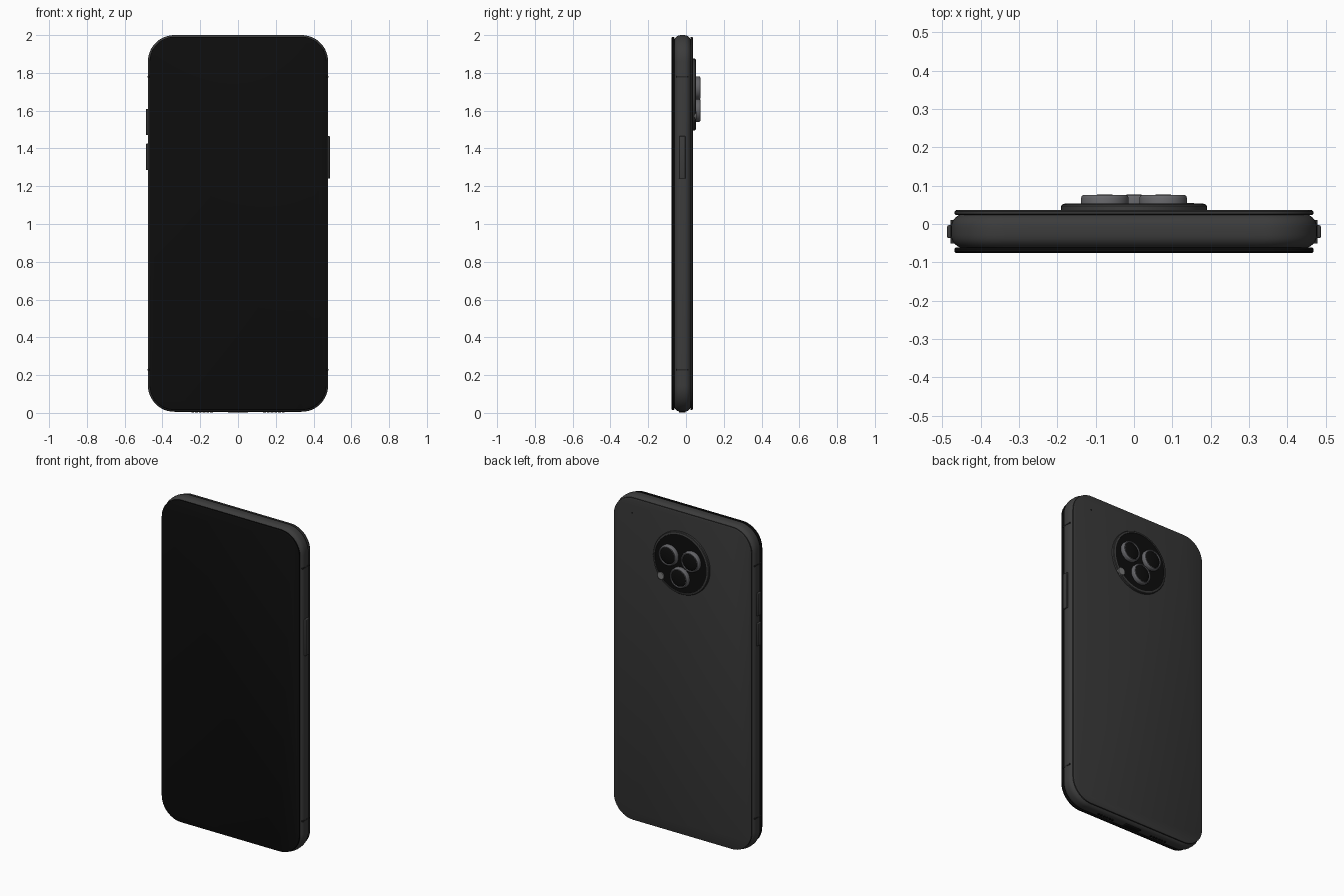
import bpy
import bmesh
import math
from mathutils import Matrix, Vector

default = bpy.data.objects.get("Cube")
if default:
    bpy.data.objects.remove(default, do_unlink=True)


def material(name, rgb, rough=0.5):
    m = bpy.data.materials.new(name)
    m.use_nodes = True
    m.diffuse_color = (*rgb, 1)
    node = m.node_tree.nodes["Principled BSDF"]
    node.inputs["Base Color"].default_value = (*rgb, 1)
    node.inputs["Roughness"].default_value = rough
    return m


GRAPHITE = material("graphite frame", (0.045, 0.045, 0.045))
BACK = material("matte back", (0.036, 0.036, 0.036))
BLACK = material("black glass", (0.004, 0.004, 0.004))
DARK = material("dark band", (0.02, 0.02, 0.02))
METAL = material("lens metal", (0.13, 0.13, 0.14))
FLASH = material("flash grey", (0.2, 0.2, 0.2))


def finish(name, bm, mats, angle=35):
    bmesh.ops.recalc_face_normals(bm, faces=bm.faces)
    mesh = bpy.data.meshes.new(name)
    bm.to_mesh(mesh)
    bm.free()
    for m in mats:
        mesh.materials.append(m)
    ob = bpy.data.objects.new(name, mesh)
    bpy.context.collection.objects.link(ob)
    bpy.ops.object.select_all(action="DESELECT")
    ob.select_set(True)
    bpy.context.view_layer.objects.active = ob
    bpy.ops.object.shade_smooth_by_angle(angle=math.radians(angle))
    return ob


def loft(bm, rings):
    loops = [[bm.verts.new(p) for p in ring] for ring in rings]
    n = len(loops[0])
    for a, b in zip(loops, loops[1:]):
        for i in range(n):
            j = (i + 1) % n
            bm.faces.new((a[i], a[j], b[j], b[i]))
    bm.faces.new(loops[0])
    bm.faces.new(loops[-1])


def outline(y, half_w, half_h, radius, inset, steps=12):
    """Rounded rectangle in the xz plane."""
    r = radius - inset
    pts = []
    for q, (sx, sz) in enumerate(((1, 1), (-1, 1), (-1, -1), (1, -1))):
        for k in range(steps + 1):
            a = math.pi / 2 * (q + k / steps)
            pts.append((sx * (half_w - radius) + r * math.cos(a), y,
                        1.003 + sz * (half_h - radius) + r * math.sin(a)))
    return pts


def slab(name, mat, half_w, half_h, radius, profile):
    bm = bmesh.new()
    loft(bm, [outline(y, half_w, half_h, radius, inset) for y, inset in profile])
    return finish(name, bm, [mat])


def rounded_edge(y0, y1, inset, power, steps):
    mid, half = (y0 + y1) / 2, (y1 - y0) / 2
    ts = [math.sin(math.pi * (k / steps - 0.5)) for k in range(steps + 1)]
    return [(mid + half * t, inset * abs(t) ** power) for t in ts]


def lathe(name, mats, x, z, profile, segs=48, rule=None):
    """Turned part about an axis pointing out of the back."""
    bm = bmesh.new()
    loft(bm, [[(x + r * math.cos(2 * math.pi * i / segs), y,
                z + r * math.sin(2 * math.pi * i / segs)) for i in range(segs)]
              for r, y in profile])
    if rule:
        for f in bm.faces:
            c = f.calc_center_median()
            f.material_index = rule(math.hypot(c.x - x, c.z - z), c.y)
    return finish(name, bm, mats)


def box(name, mat, centre, size, bevel=0.0):
    bm = bmesh.new()
    bmesh.ops.create_cube(bm, size=1, matrix=Matrix.Translation(Vector(centre))
                          @ Matrix.Diagonal((*size, 1)))
    if bevel:
        bmesh.ops.bevel(bm, geom=bm.edges[:], offset=bevel, segments=3,
                        profile=0.5, affect="EDGES")
    return finish(name, bm, [mat])


# Body: frame, front glass and back panel
slab("frame", GRAPHITE, 0.477, 0.997, 0.14, rounded_edge(-0.063, 0.026, 0.026, 3.5, 14))
slab("screen", BLACK, 0.468, 0.988, 0.132, rounded_edge(-0.076, -0.061, 0.005, 4, 6))
slab("back_panel", BACK, 0.468, 0.988, 0.132, rounded_edge(0.023, 0.036, 0.005, 4, 6))

# Side buttons
for name, side, low, high in (("power_button", 1, 1.24, 1.465),
                              ("volume_up_button", -1, 1.47, 1.61),
                              ("volume_down_button", -1, 1.285, 1.425)):
    box(name, GRAPHITE, (side * 0.475, -0.02, (low + high) / 2),
        (0.024, 0.034, high - low), 0.004)

# Antenna bands on both sides
for side, word in ((1, "left"), (-1, "right")):
    for z, level in ((1.78, "upper"), (0.228, "lower")):
        box(f"{word}_{level}_antenna_band", DARK, (side * 0.47, -0.02, z),
            (0.016, 0.062, 0.008))

# Charging port and speaker holes in the bottom edge
box("charging_port", BLACK, (0, -0.02, 0.008), (0.11, 0.034, 0.014), 0.005)
for side, word in ((1, "left"), (-1, "right")):
    for k in range(6):
        bm = bmesh.new()
        bmesh.ops.create_cone(bm, cap_ends=True, segments=16, radius1=0.007,
                              radius2=0.007, depth=0.012, matrix=Matrix.Translation(
                                  (side * (0.14 + 0.02 * k), -0.02, 0.008)))
        finish(f"{word}_speaker_hole_{k + 1}", bm, [BLACK])

# Round camera island with a thin rim
lathe("camera_island", [GRAPHITE, BLACK], 0, 1.685,
      [(0.19, 0.03), (0.19, 0.047), (0.187, 0.051), (0.18, 0.053),
       (0.177, 0.053), (0.176, 0.051), (0.05, 0.051)],
      segs=72, rule=lambda r, y: int(y > 0.05 and r < 0.17))

# Three lenses: metal barrel, thin ring and domed glass
for name, x, z in (("left", 0.076, 1.72), ("right", -0.076, 1.72), ("lower", 0, 1.602)):
    lathe(f"{name}_lens_barrel", [METAL, BLACK], x, z,
          [(0.062, 0.045), (0.062, 0.068), (0.06, 0.073), (0.056, 0.076),
           (0.052, 0.076), (0.05, 0.07)],
          rule=lambda r, y: int(y > 0.069 and r < 0.04))
    dome = [(0.0505 * math.cos(a), 0.068 + 0.009 * math.sin(a))
            for a in (math.pi / 2 * k / 8 for k in range(8))]
    lathe(f"{name}_lens_glass", [BLACK], x, z, dome)

# Flash
lathe("flash", [FLASH], 0.135, 1.575,
      [(0.023, 0.045), (0.023, 0.053), (0.021, 0.055)], segs=32)

# Small microphone hole near the top of the back
lathe("rear_microphone", [BLACK], 0.34, 1.9, [(0.005, 0.03), (0.005, 0.0365)], segs=16)
